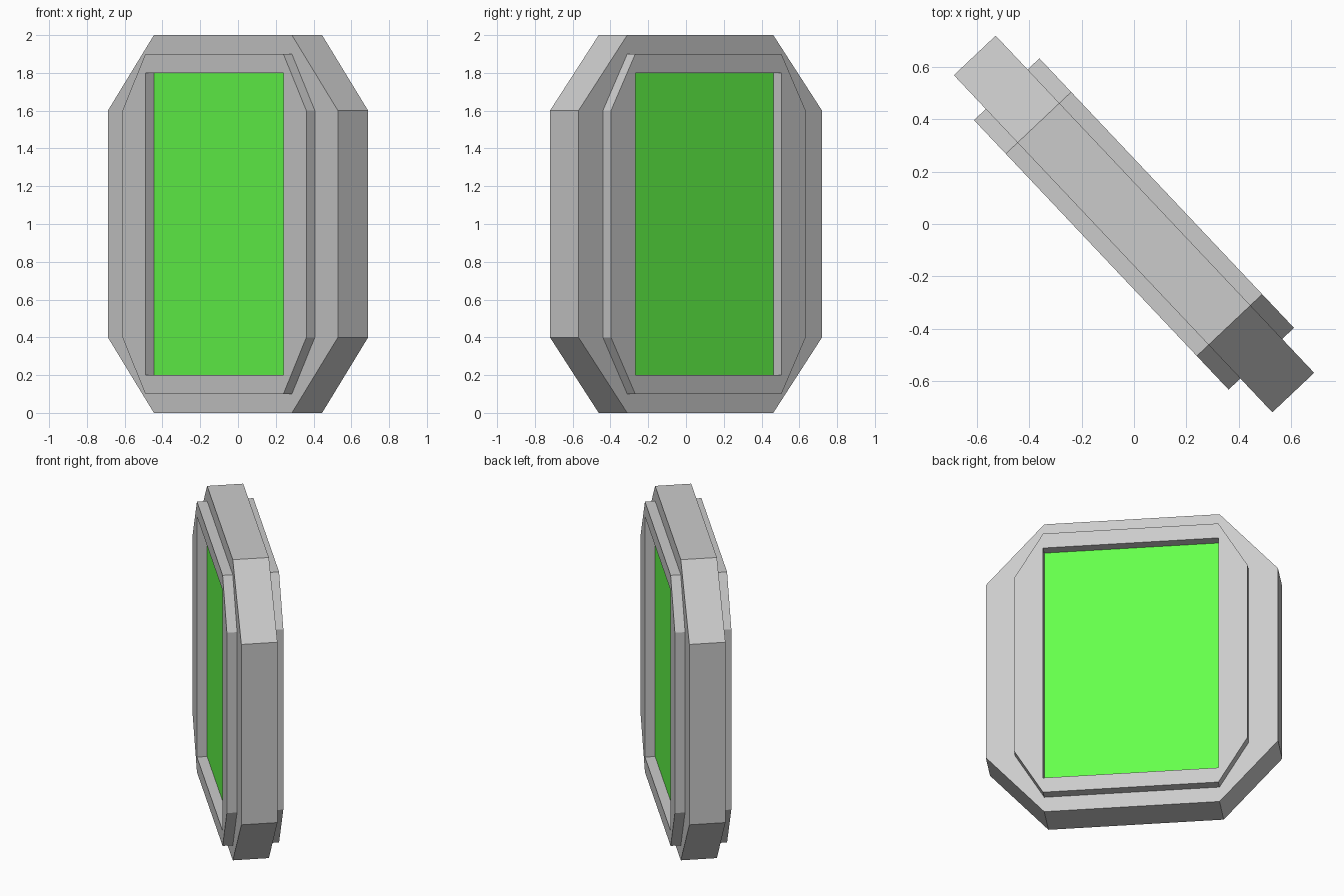
import bpy, bmesh, math

if "Cube" in bpy.data.objects:
    bpy.data.objects.remove(bpy.data.objects["Cube"])

ANGLE = math.radians(-46.63)   # the portal stands diagonally
HOLE_X, HOLE_Z = 0.532, 0.8    # half size of the opening
MID_Z = 1.0


def octagon(half_w, half_h, top_w=0.532, side_h=0.6):
    """Chamfered outline in x/z around the middle of the model."""
    quarter = [(half_w, side_h), (top_w, half_h)]
    right_left = quarter + [(-x, z) for x, z in reversed(quarter)]
    return right_left + [(-x, -z) for x, z in right_left]


def clamp_to_hole(p):
    return (max(-HOLE_X, min(HOLE_X, p[0])), max(-HOLE_Z, min(HOLE_Z, p[1])))


def ring(name, outer, inner, half_depth):
    """Closed frame between two matching outlines."""
    bm = bmesh.new()
    loops = [[bm.verts.new((x, y, z)) for x, z in pts]
             for pts, y in ((outer, -half_depth), (outer, half_depth),
                            (inner, half_depth), (inner, -half_depth))]
    n = len(outer)
    for k in range(4):
        a, b = loops[k], loops[(k + 1) % 4]
        for i in range(n):
            j = (i + 1) % n
            bm.faces.new((a[i], a[j], b[j], b[i]))
    return finish(name, bm)


def finish(name, bm):
    bmesh.ops.recalc_face_normals(bm, faces=bm.faces)
    mesh = bpy.data.meshes.new(name)
    bm.to_mesh(mesh)
    bm.free()
    obj = bpy.data.objects.new(name, mesh)
    obj.location.z = MID_Z
    obj.rotation_euler.z = ANGLE
    bpy.context.collection.objects.link(obj)
    return obj


# Frames: wide outer rim and thicker inner frame
outer_outline = octagon(0.887, 1.0)
inner_outline = octagon(0.709, 0.9)
ring("outer_rim", outer_outline, inner_outline, 0.11)
ring("inner_frame", inner_outline, [clamp_to_hole(p) for p in inner_outline], 0.172)

# Green panel recessed in the opening on both sides
bm = bmesh.new()
bmesh.ops.create_cube(bm, size=1)
bmesh.ops.scale(bm, vec=(2 * HOLE_X, 0.22, 2 * HOLE_Z), verts=bm.verts)
panel = finish("green_panel", bm)
green = bpy.data.materials.new("green")
green.diffuse_color = (0.13, 1.0, 0.07, 1)
green.use_nodes = True
green.node_tree.nodes["Principled BSDF"].inputs["Base Color"].default_value = green.diffuse_color
panel.data.materials.append(green)
